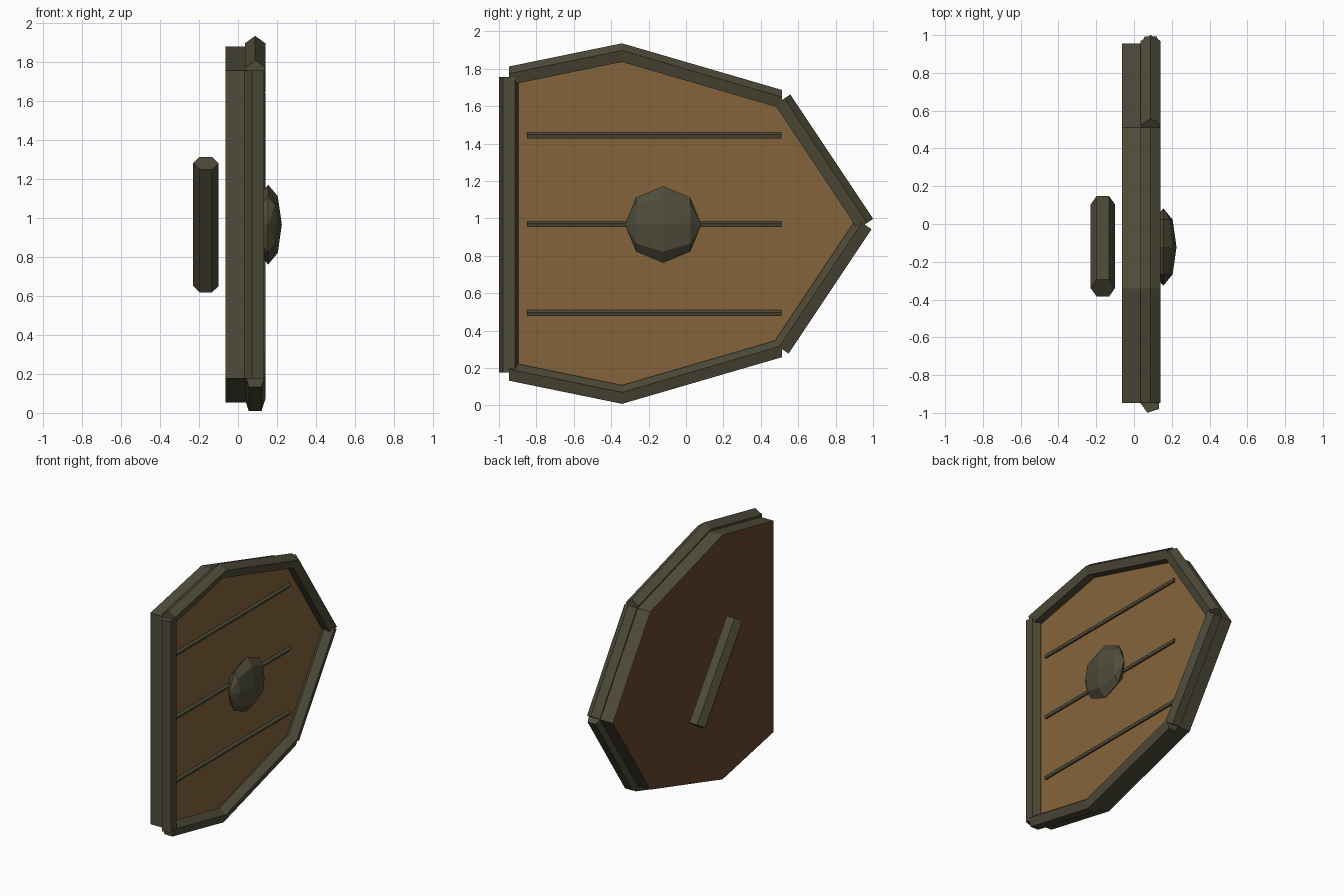
import bpy, bmesh, math
from mathutils import Vector

if "Cube" in bpy.data.objects:
    bpy.data.objects.remove(bpy.data.objects["Cube"])


def srgb(h):
    c = [int(h[i:i + 2], 16) / 255 for i in (0, 2, 4)]
    return [((v + 0.055) / 1.055) ** 2.4 if v > 0.04045 else v / 12.92 for v in c] + [1]


def material(name, h):
    m = bpy.data.materials.new(name)
    m.diffuse_color = srgb(h)
    m.use_nodes = True
    m.node_tree.nodes["Principled BSDF"].inputs["Base Color"].default_value = m.diffuse_color
    return m


METAL = material("dark olive metal", "4f4c39")
WOOD = material("tan wood", "85643c")
BACK = material("dark brown wood", "674630")


def finish(name, bm, *mats):
    bmesh.ops.recalc_face_normals(bm, faces=bm.faces)
    me = bpy.data.meshes.new(name)
    bm.to_mesh(me)
    bm.free()
    ob = bpy.data.objects.new(name, me)
    bpy.context.collection.objects.link(ob)
    for m in mats:
        me.materials.append(m)
    return ob


def rod(name, path, r, sides, up, side=Vector((1, 0, 0))):
    """Sweep a polygon, first corner toward `up`, along the path points."""
    bm = bmesh.new()
    rings = []
    for p in path:
        angles = [2 * math.pi * i / sides for i in range(sides)]
        rings.append([bm.verts.new(Vector(p) + r * (up * math.cos(a) + side * math.sin(a)))
                      for a in angles])
    for a, b in zip(rings, rings[1:]):
        for i in range(sides):
            j = (i + 1) % sides
            bm.faces.new((a[i], a[j], b[j], b[i]))
    bm.faces.new(rings[0])
    bm.faces.new(rings[-1])
    return finish(name, bm, METAL)


MID = 0.967          # height of the shield's line of symmetry
RIM_X, RIM_R = 0.088, 0.055
Z = Vector((0, 0, 1))
# half outline as (y, distance from the line of symmetry)
half = [(-0.947, 0.79), (-0.342, 0.914), (0.512, 0.665), (0.955, 0)]
outline = half + [(y, -d) for y, d in reversed(half[:-1])]

# Shield board: wood front, darker back, metal edge
bm = bmesh.new()
back = [bm.verts.new((-0.063, y, MID + d)) for y, d in outline]
front = [bm.verts.new((0.063, y, MID + d)) for y, d in outline]
bm.faces.new(back)
bm.faces.new(front)
for i in range(len(outline)):
    j = (i + 1) % len(outline)
    bm.faces.new((back[i], back[j], front[j], front[i]))
bm.normal_update()
bmesh.ops.recalc_face_normals(bm, faces=bm.faces)
for f in bm.faces:
    f.material_index = 1 if f.normal.x > 0.9 else 2 if f.normal.x < -0.9 else 0
finish("board", bm, METAL, WOOD, BACK)

# Rim bars: bent side bars, tip bars and the straight end bar
for s, label in ((1, "upper"), (-1, "lower")):
    pts = [Vector((RIM_X, y, MID + s * d)) for y, d in half]
    rod(label + "_side_rim", pts[:3], RIM_R, 5, Z)
    run = (pts[3] - pts[2]).normalized()
    rod(label + "_tip_rim", pts[2:], RIM_R, 5, Vector((0, abs(run.z) * s, run.y)))
y, d = half[0]
rod("end_rim", [(RIM_X, y, MID - d), (RIM_X, y, MID + d)], RIM_R, 5,
    Vector((-1, 0, 0)), Vector((0, 1, 0)))

# Thin bands across the front
for i in (-1, 0, 1):
    z = MID + i * 0.475
    rod("band", [(0.065, -0.85, z), (0.065, 0.51, z)], 0.017, 5, Z)

# Faceted boss, flattened, with its pole along y
bm = bmesh.new()
bmesh.ops.create_uvsphere(bm, u_segments=8, v_segments=4, radius=1)
for v in bm.verts:
    x, y, z = v.co
    v.co = (0.155 + 0.07 * x, -0.122 + 0.205 * z, MID + 0.205 * y)
finish("boss", bm, METAL)

# Slanted hexagonal grip behind the board
a = math.radians(35)
axis = Vector((0, -math.sin(a), math.cos(a)))
centre = Vector((-0.165, -0.118, MID))
rod("grip", [centre - axis * 0.385, centre + axis * 0.385], 0.065, 6,
    Vector((1, 0, 0)), Vector((0, math.cos(a), math.sin(a))))
